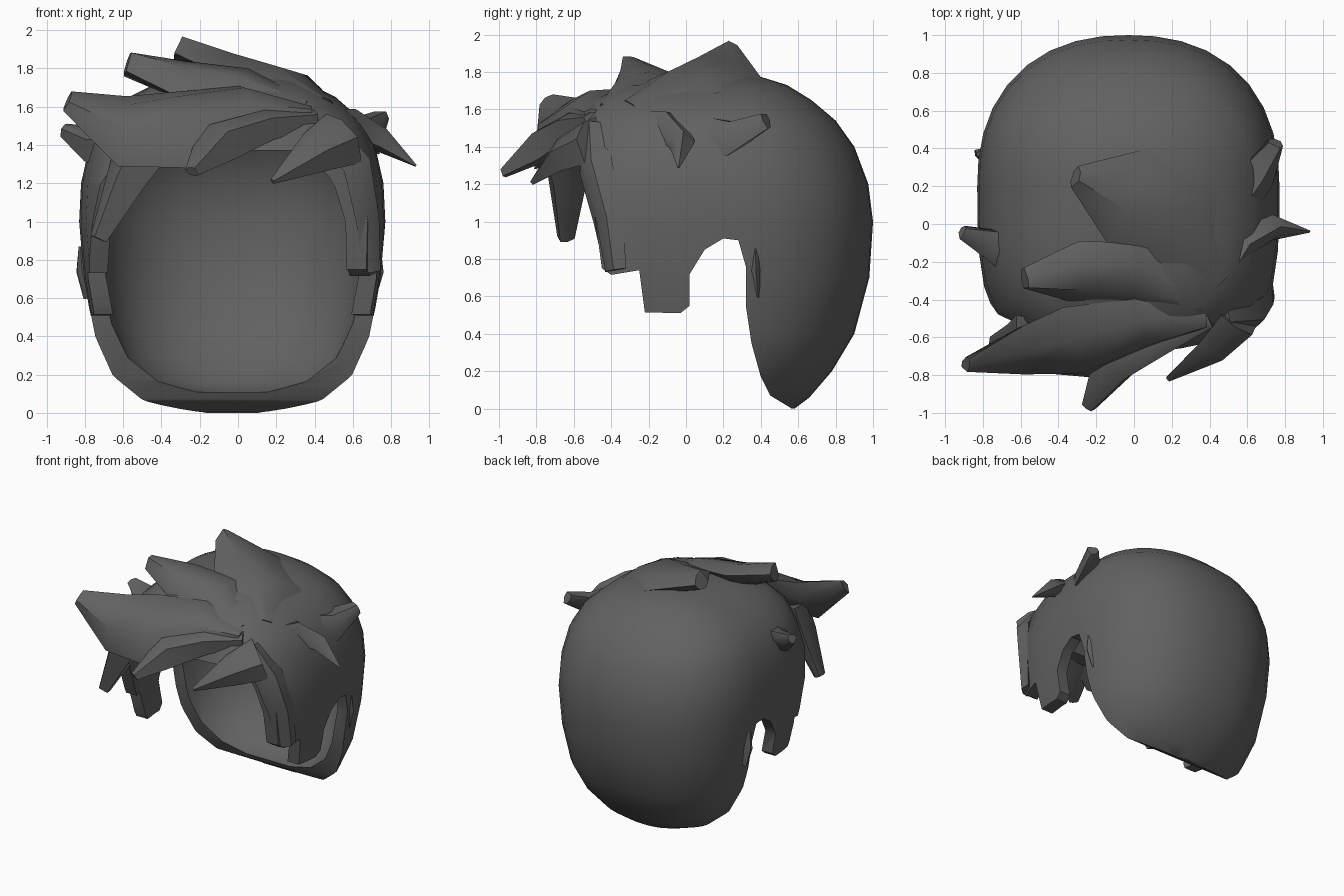
import bpy, bmesh, math
from mathutils import Vector

if "Cube" in bpy.data.objects:
    bpy.data.objects.remove(bpy.data.objects["Cube"])

CX, CY = -0.03, 0.2
# height, half width, front y, back y
RINGS = [(0.0, .36, -.2, .58), (.06, .52, -.35, .66), (.2, .65, -.5, .78), (.4, .725, -.65, .90),
         (.7, .775, -.76, .98), (1.0, .80, -.76, 1.0), (1.2, .79, -.72, .975), (1.4, .745, -.66, .9),
         (1.54, .665, -.6, .80), (1.65, .54, -.5, .67), (1.73, .38, -.32, .54), (1.78, .18, -.04, .38)]

grey = bpy.data.materials.new("dark_hair")
grey.diffuse_color = (.12, .12, .12, 1)
grey.use_nodes = True
grey.node_tree.nodes["Principled BSDF"].inputs["Base Color"].default_value = grey.diffuse_color


def make_object(name, bm):
    bmesh.ops.recalc_face_normals(bm, faces=bm.faces)
    me = bpy.data.meshes.new(name)
    bm.to_mesh(me)
    bm.free()
    me.materials.append(grey)
    ob = bpy.data.objects.new(name, me)
    bpy.context.collection.objects.link(ob)
    return ob


def loft(name, loops):
    bm = bmesh.new()
    rows = [[bm.verts.new(p) for p in loop] for loop in loops]
    n = len(rows[0])
    for a, b in zip(rows, rows[1:]):
        for i in range(n):
            j = (i + 1) % n
            bm.faces.new((a[i], a[j], b[j], b[i]))
    bm.faces.new(rows[0])
    bm.faces.new(rows[-1])
    return make_object(name, bm)


def smooth(ob, angle):
    bpy.ops.object.select_all(action='DESELECT')
    ob.select_set(True)
    bpy.context.view_layer.objects.active = ob
    bpy.ops.object.shade_smooth_by_angle(angle=math.radians(angle))


def head_form(name, inset, z0, z1, n=36):
    loops = []
    for z, w, f, b in RINGS:
        loop = []
        for i in range(n):
            a = 2 * math.pi * i / n
            c, s = math.cos(a), math.sin(a)
            p = 2.3 if s > 0 else 3.3
            r = (abs(c) ** p + abs(s) ** p) ** (-1 / p)
            depth = (b - CY if s > 0 else CY - f) - inset
            loop.append((CX + max(w - inset, .05) * r * c, CY + max(depth, .05) * r * s,
                         z0 + z * (z1 - z0) / 1.78))
        loops.append(loop)
    return loft(name, loops)


# Hollow cap with the face opening and ear notches cut away
cap = head_form("hair_cap", 0, 0, 1.78)
cavity = head_form("cavity_cutter", .085, .11, 1.69)
EDGE = [(-1.3, 1.37), (-.53, 1.37), (-.49, 1.05), (-.45, .75), (-.4, .715), (-.25, .74), (-.22, .515),
        (-.03, .51), (.02, .55), (.02, .72), (.1, .85), (.2, .91), (.28, .9), (.32, .76),
        (.32, .55), (.35, .35), (.4, .17), (.45, .07), (.56, .004), (.6, -.3), (-1.3, -.3)]
LEFT_EDGE = [(-1.3, 1.36), (-.53, 1.36), (-.42, 1.0), (-.3, .72), (-.2, .5), (-1.3, .5)]
opening = loft("opening_cutter", [[(x, y, z) for y, z in EDGE] for x in (-1.5, 1.5)])
left_temple = loft("left_temple_cutter", [[(x, y, z) for y, z in LEFT_EDGE] for x in (-1.5, -.2)])
for cutter in (cavity, opening, left_temple):
    mod = cap.modifiers.new("cut", 'BOOLEAN')
    mod.operation = 'DIFFERENCE'
    mod.solver = 'EXACT'
    mod.object = cutter
    bpy.context.view_layer.objects.active = cap
    bpy.ops.object.modifier_apply(modifier=mod.name)
    bpy.data.objects.remove(cutter)
smooth(cap, 35)


def strand(name, path, widths, thick):
    """Tapered lock with a ridged six-sided section lying on the head."""
    pts = [Vector(p) for p in path]
    loops = []
    for i, p in enumerate(pts):
        t = (pts[min(i + 1, len(pts) - 1)] - pts[max(i - 1, 0)]).normalized()
        out = p - Vector((0, .1, .9))
        side = t.cross(out).normalized()
        up = side.cross(t).normalized()
        w, h = widths[i], thick[i]
        loops.append([p + side * w * u + up * h * v for u, v in
                      ((1, -.15), (.5, .7), (-.3, 1), (-1, -.15), (-.5, -.7), (.5, -.7))])
    smooth(loft(name, loops), 50)


# Swept fringe locks fanning out from the parting
strand("fringe_large", [(.38, -.5, 1.56), (.05, -.54, 1.59), (-.3, -.64, 1.49), (-.6, -.67, 1.48), (-.89, -.74, 1.63)],
       [.05, .19, .28, .22, .06], [.05, .09, .13, .11, .04])
strand("fringe_middle", [(.4, -.5, 1.54), (.15, -.61, 1.51), (-.1, -.74, 1.42), (-.24, -.97, 1.26)],
       [.06, .1, .14, .04], [.05, .08, .1, .03])
strand("fringe_right", [(.56, -.52, 1.44), (.42, -.66, 1.37), (.18, -.82, 1.21)],
       [.16, .12, .015], [.08, .07, .015])
strand("fringe_drop", [(-.5, -.63, 1.42), (-.59, -.63, 1.22), (-.73, -.64, .91)],
       [.2, .13, .055], [.12, .11, .05])

# Locks on top
strand("top_lock", [(.36, -.42, 1.59), (.02, -.28, 1.71), (-.3, -.26, 1.74), (-.58, -.29, 1.82)],
       [.06, .2, .18, .06], [.05, .08, .1, .08])
strand("crown_lock", [(.45, -.3, 1.6), (.26, -.02, 1.73), (-.02, .15, 1.79), (-.31, .25, 1.89)],
       [.08, .27, .28, .06], [.05, .07, .09, .08])
strand("left_top_lock", [(.15, -.2, 1.68), (-.25, -.08, 1.69), (-.5, -.08, 1.6), (-.66, -.12, 1.44)],
       [.1, .2, .2, .12], [.04, .07, .07, .04])

# Spikes on the sides
strand("left_spike", [(-.6, -.18, 1.39), (-.76, -.1, 1.41), (-.91, -.04, 1.48)],
       [.15, .11, .04], [.12, .08, .04])
strand("right_spike", [(.38, -.45, 1.54), (.58, -.1, 1.51), (.74, -.02, 1.42), (.93, -.04, 1.29)],
       [.06, .1, .07, .006], [.05, .08, .07, .006])
strand("right_rear_spike", [(.52, .02, 1.5), (.66, .25, 1.45), (.75, .43, 1.54)],
       [.12, .13, .05], [.07, .08, .05])

# Temple lock, and small flicks by the ears
strand("right_temple_lock", [(.46, -.5, 1.5), (.62, -.49, 1.3), (.68, -.42, 1.02), (.7, -.38, .74)],
       [.08, .11, .1, .07], [.06, .07, .05, .04])
for label, sx, cx in (("left", -1, -.06), ("right", 1, -.03)):
    strand(label + "_ear_flick", [(cx + sx * .72, .38, .6), (cx + sx * .75, .37, .74), (cx + sx * .76, .37, .87)],
           [.015, .035, .015], [.03, .04, .015])
